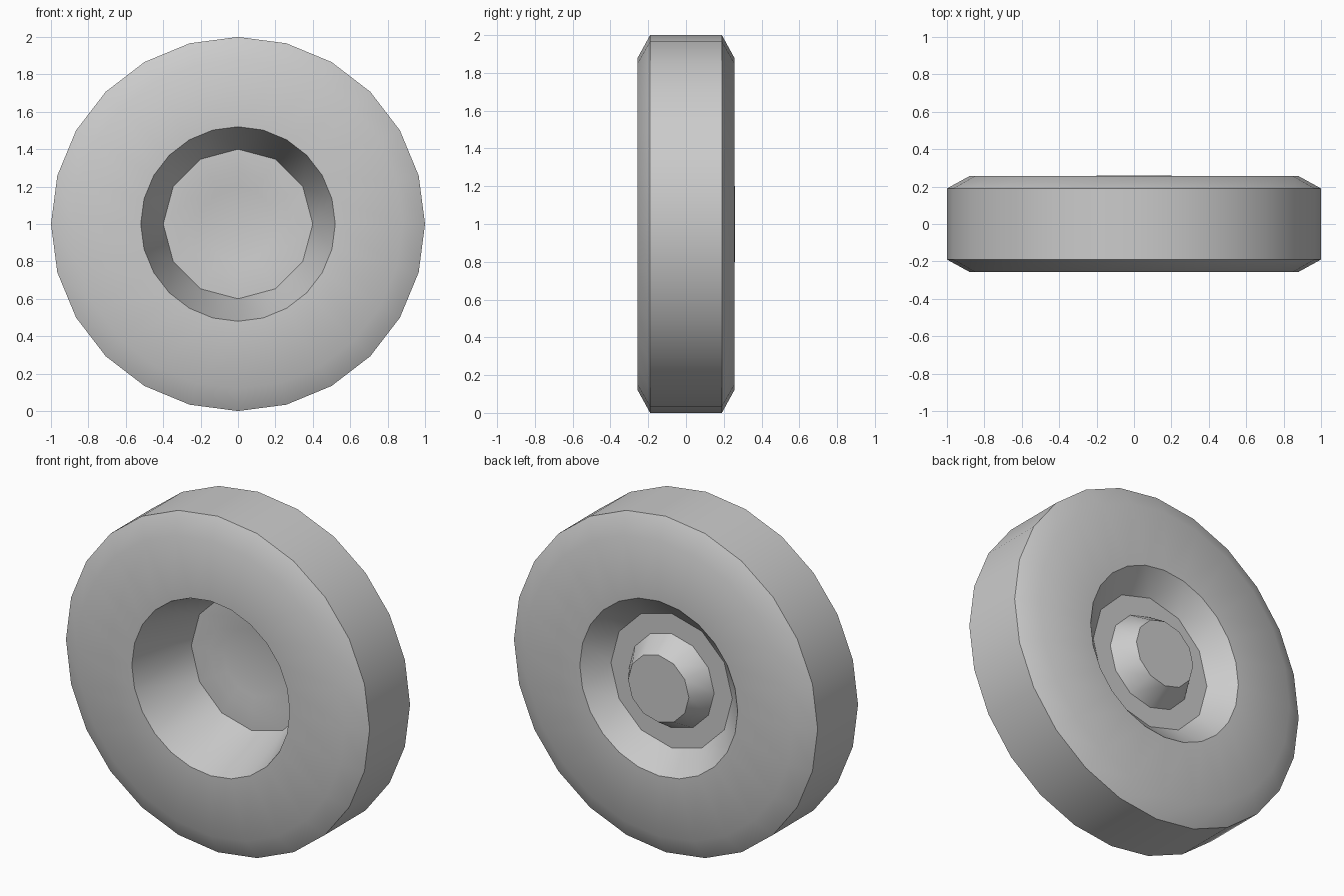
import bpy, bmesh, math

if "Cube" in bpy.data.objects:
    bpy.data.objects.remove(bpy.data.objects["Cube"])

CZ = 1.0  # axle height


def loft(name, rings, cap_end=False):
    """Join rings (radius, y, sides) around the axle; handles equal or 2:1 side counts."""
    bm = bmesh.new()
    loops = []
    for r, y, n in rings:
        loops.append([bm.verts.new((r * math.sin(2 * math.pi * i / n), y,
                                    CZ + r * math.cos(2 * math.pi * i / n)))
                      for i in range(n)])
    for a, b in zip(loops, loops[1:]):
        n, m = len(a), len(b)
        for k in range(m):
            b0, b1 = b[k], b[(k + 1) % m]
            if n == m:
                bm.faces.new((a[k], a[(k + 1) % n], b1, b0))
            else:
                o0, o1, o2 = a[2 * k], a[2 * k + 1], a[(2 * k + 2) % n]
                bm.faces.new((o0, o1, b0))
                bm.faces.new((o1, b1, b0))
                bm.faces.new((o1, o2, b1))
    if cap_end:
        bm.faces.new(loops[-1])
    bmesh.ops.recalc_face_normals(bm, faces=bm.faces)
    # open dishes: the end cap decides which way is outside
    if cap_end:
        bm.faces.ensure_lookup_table()
        cap = bm.faces[-1]
        cap.normal_update()
        if cap.normal.y * rings[0][1] < 0:
            bmesh.ops.reverse_faces(bm, faces=bm.faces)
    mesh = bpy.data.meshes.new(name)
    bm.to_mesh(mesh)
    bm.free()
    ob = bpy.data.objects.new(name, mesh)
    bpy.context.collection.objects.link(ob)
    bpy.ops.object.select_all(action='DESELECT')
    ob.select_set(True)
    bpy.context.view_layer.objects.active = ob
    bpy.ops.object.shade_smooth_by_angle(angle=math.radians(30.5))
    return ob


# tyre: sidewalls, bevelled shoulders and tread
loft("tyre", [(0.52, -0.256, 24), (0.88, -0.256, 24), (1.0, -0.19, 24),
              (1.0, 0.19, 24), (0.88, 0.256, 24), (0.52, 0.256, 24)])

# deep dish on the front with a shallow centre recess
loft("front_dish", [(0.52, -0.256, 24), (0.4, 0.132, 12),
                    (0.28, 0.132, 12), (0.2, 0.147, 12)], cap_end=True)

# shallow dish on the back with a raised hub cap
loft("back_dish", [(0.52, 0.256, 24), (0.4, 0.135, 12),
                   (0.28, 0.135, 12), (0.2, 0.259, 12)], cap_end=True)
